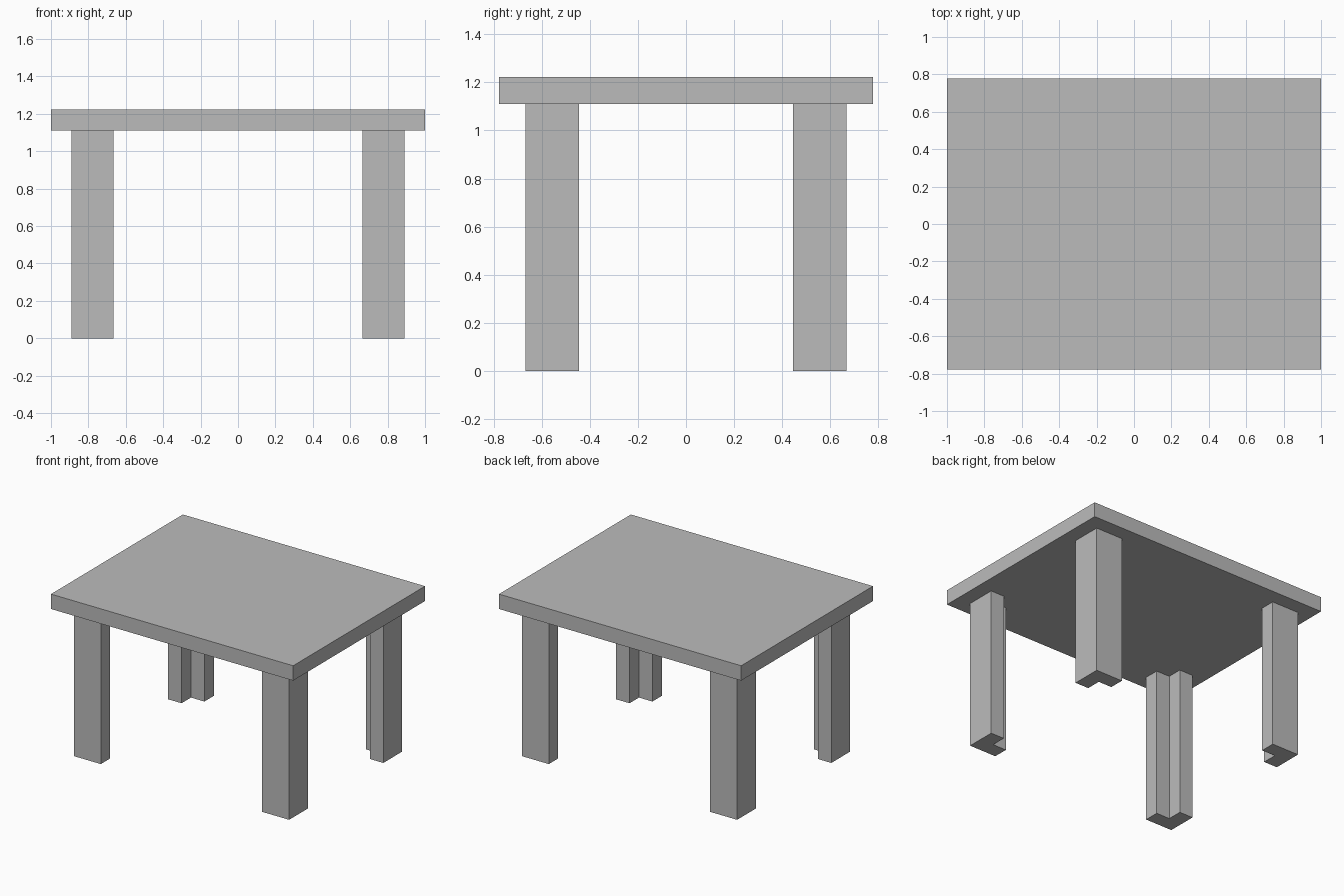
import bpy
import bmesh

cube = bpy.data.objects.get("Cube")
if cube:
    bpy.data.objects.remove(cube, do_unlink=True)

U = 1 / 9                      # one plank thickness
LEG_HEIGHT = 10 * U

grey = bpy.data.materials.new("plain grey")
grey.use_nodes = True
grey.diffuse_color = (0.5, 0.5, 0.5, 1)
grey.node_tree.nodes["Principled BSDF"].inputs["Base Color"].default_value = grey.diffuse_color


def prism(name, outline, z0, z1):
    """Extrude a flat outline upward into a solid part."""
    bm = bmesh.new()
    base = bm.faces.new([bm.verts.new((x, y, z0)) for x, y in outline])
    top = bmesh.ops.extrude_face_region(bm, geom=[base], use_keep_orig=True)["geom"]
    verts = [v for v in top if isinstance(v, bmesh.types.BMVert)]
    bmesh.ops.translate(bm, verts=verts, vec=(0, 0, z1 - z0))
    bmesh.ops.recalc_face_normals(bm, faces=bm.faces)
    mesh = bpy.data.meshes.new(name)
    bm.to_mesh(mesh)
    bm.free()
    mesh.materials.append(grey)
    obj = bpy.data.objects.new(name, mesh)
    bpy.context.collection.objects.link(obj)
    return obj


# Tabletop slab
w, d = 9 * U, 7 * U
prism("tabletop", [(-w, -d), (w, -d), (w, d), (-w, d)], LEG_HEIGHT, LEG_HEIGHT + U)

# L-shaped corner legs, notched towards the centre of the table
corner = [(8, 6), (6, 6), (6, 5), (7, 5), (7, 4), (8, 4)]
for side, sx in (("left", 1), ("right", -1)):
    for end, sy in (("front", -1), ("back", 1)):
        outline = [(sx * x * U, sy * y * U) for x, y in corner]
        prism(f"{end}_{side}_leg", outline, 0, LEG_HEIGHT)
